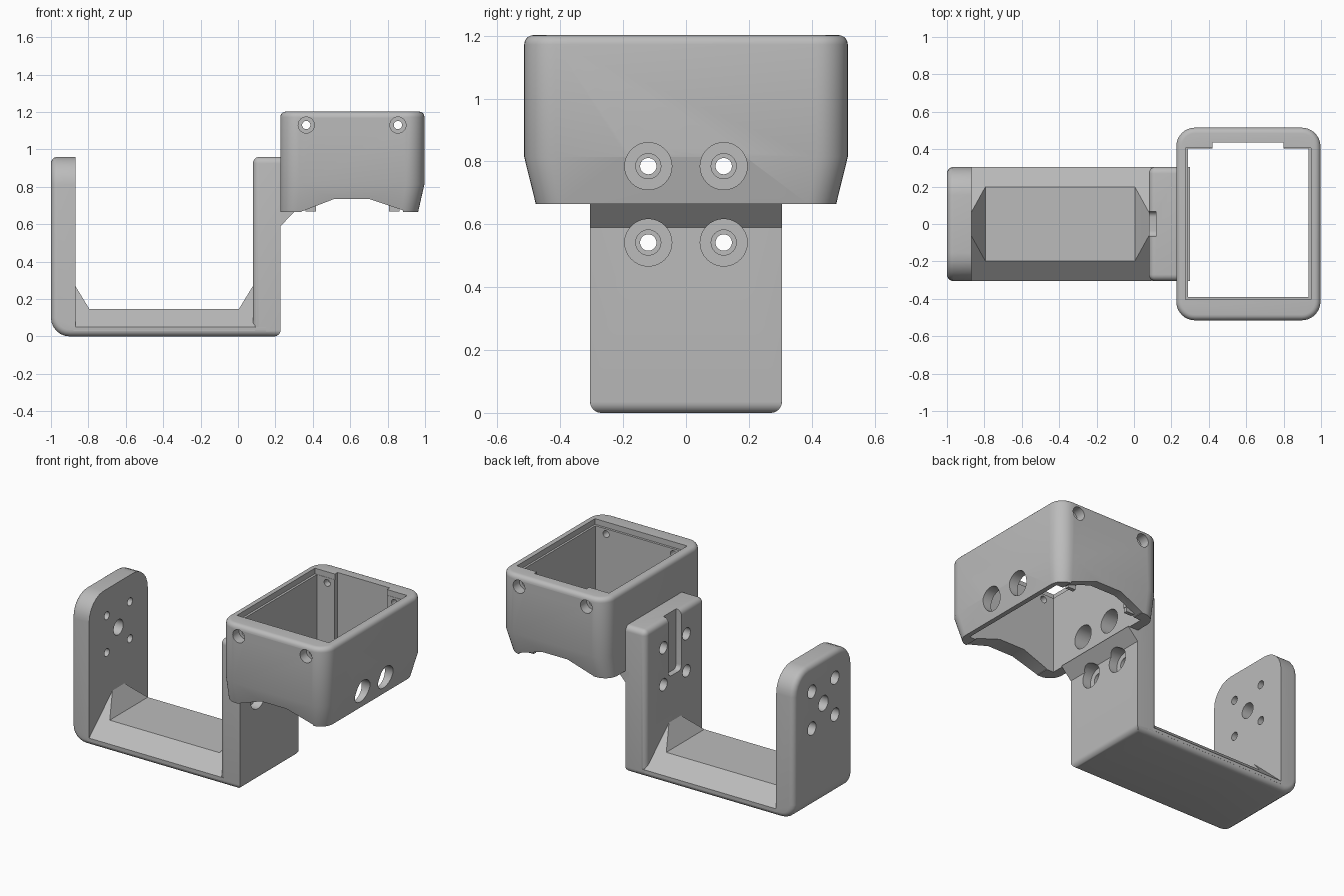
import bpy, bmesh, math
from mathutils import Matrix, Vector

cube = bpy.data.objects.get("Cube")
if cube:
    bpy.data.objects.remove(cube, do_unlink=True)

grey = bpy.data.materials.new("plain_grey")
grey.use_nodes = True
grey.diffuse_color = (0.5, 0.5, 0.5, 1)
grey.node_tree.nodes["Principled BSDF"].inputs["Base Color"].default_value = (0.5, 0.5, 0.5, 1)


def finish(bm, name):
    bmesh.ops.recalc_face_normals(bm, faces=bm.faces[:])
    mesh = bpy.data.meshes.new(name)
    bm.to_mesh(mesh)
    bm.free()
    mesh.materials.append(grey)
    obj = bpy.data.objects.new(name, mesh)
    bpy.context.collection.objects.link(obj)
    return obj


def block(name, lo, hi, bevels=()):
    """Box between two corners; each bevel is (width, rule on edge middle and direction)."""
    bm = bmesh.new()
    lo, hi = Vector(lo), Vector(hi)
    bmesh.ops.create_cube(bm, size=1, matrix=Matrix.Translation((lo + hi) / 2)
                          @ Matrix.Diagonal((*(hi - lo), 1)))
    for width, rule in bevels:
        edges = []
        for e in bm.edges:
            a, b = (v.co for v in e.verts)
            if e.calc_face_angle(0) > 0.9 and rule((a + b) / 2, (b - a).normalized()):
                edges.append(e)
        bmesh.ops.bevel(bm, geom=edges, offset=width, offset_type='OFFSET',
                        segments=6, profile=0.5, affect='EDGES', clamp_overlap=True)
    return finish(bm, name)


def prism(name, points, axis, lo, hi):
    """Extrude a profile along y (points are x, z) or along x (points are y, z)."""
    bm = bmesh.new()
    place = (lambda p, t: (p[0], t, p[1])) if axis == 'y' else (lambda p, t: (t, *p))
    a, b = ([bm.verts.new(place(p, t)) for p in points] for t in (lo, hi))
    bm.faces.new(a)
    bm.faces.new(b[::-1])
    for i in range(len(a)):
        j = (i + 1) % len(a)
        bm.faces.new((a[i], b[i], b[j], a[j]))
    return finish(bm, name)


def rod(axis, centre, r, lo, hi):
    """Round hole cutter along x or y."""
    pts = [(centre[0] + r * math.cos(k * math.tau / 32),
            centre[1] + r * math.sin(k * math.tau / 32)) for k in range(32)]
    return prism("cutter", pts, axis, lo, hi)


def combine(obj, tools, op='DIFFERENCE'):
    bpy.context.view_layer.objects.active = obj
    for tool in tools:
        mod = obj.modifiers.new("cut", 'BOOLEAN')
        mod.operation, mod.object, mod.solver = op, tool, 'EXACT'
        bpy.ops.object.modifier_apply(modifier=mod.name)
        bpy.data.objects.remove(tool, do_unlink=True)
    return obj


W, TOP, FLOOR = 0.305, 0.96, 0.05
HOLES = [(y, z) for y in (-0.12, 0.12) for z in (0.542, 0.785)]


def big_holes(lo, hi):
    return [rod('x', c, 0.075, lo, hi) for c in HOLES]


# Left arm: tall plate with round top corners and a rounded heel
left_arm = block("left_arm", (-1, -W, 0), (-0.6, W, TOP), [
    (0.1, lambda m, d: m.x < -0.99 and m.z < 0.01),
    (0.15, lambda m, d: abs(d.x) > 0.9 and m.z > 0.9),
    (0.035, lambda m, d: m.x < -0.61 and not (abs(d.x) > 0.9 and m.z > 0.5))])
combine(left_arm, [block("cutter", (-0.87, -1, FLOOR), (-0.5, 1, 2))])
combine(left_arm, [rod('x', c, 0.026, -1.1, -0.8) for c in HOLES]
        + [rod('x', c, 0.043, -1.1, -0.94) for c in HOLES]
        + [rod('x', (0, 0.663), 0.05, -1.1, -0.8)])

# Floor between the arms
floor = block("floor", (-0.6, -W, 0), (0.15, W, FLOOR),
              [(0.035, lambda m, d: abs(d.x) > 0.9 and m.z < 0.01)])

# Raised spine with ramps at both ends and sloping sides
spine = prism("floor_spine", [(-0.88, 0.03), (-0.88, 0.288), (-0.87, 0.27), (-0.795, 0.147),
                              (0.005, 0.147), (0.08, 0.27), (0.09, 0.288), (0.09, 0.03)],
              'y', -W, W)
combine(spine, [prism("cutter", [(-W, 0.02), (-W, FLOOR), (-0.04, 0.29),
                                 (0.04, 0.29), (W, FLOOR), (W, 0.02)], 'x', -1.2, 0.5)],
        'INTERSECT')

# Right arm: cable slot on the inside, counterbored holes from the outside
right_arm = block("right_arm", (0.08, -W, 0), (0.228, W, TOP), [
    (0.035, lambda m, d: not (m.x > 0.22 and m.z > 0.1) and not (m.x < 0.09 and m.z < 0.1))])
combine(right_arm, [block("cutter", (0, -0.067, 0.57), (0.118, 0.067, 1.2),
                          [(0.03, lambda m, d: abs(d.x) > 0.9 and m.z < 0.6)])]
        + [rod('x', c, 0.04, 0, 0.4) for c in HOLES] + big_holes(0.17, 0.5))

# Wedge that carries the housing
wedge = prism("support_wedge", [(0.2, 0.59), (0.228, 0.59), (0.3, 0.665), (0.2, 0.665)],
              'y', -W, W)
combine(wedge, big_holes(0.17, 0.5))


# Housing: rounded rectangle rings lofted upward, tapered toward the bottom
def ring(bm, x0, x1, hy, r, z):
    verts = []
    for q, (sx, sy) in enumerate(((1, 1), (-1, 1), (-1, -1), (1, -1))):
        cx, cy = (x1 - r if sx > 0 else x0 + r), sy * (hy - r)
        for k in range(9):
            a = math.radians(90 * q + 90 * k / 8)
            verts.append(bm.verts.new((cx + r * math.cos(a), cy + r * math.sin(a), z)))
    return verts


bm = bmesh.new()
rings = [ring(bm, 0.226, 0.963, 0.478, 0.09, 0.665), ring(bm, 0.226, 0.997, 0.515, 0.1, 0.815)]
for k in range(6):
    a = math.radians(18 * k)
    inset = 0.03 * (1 - math.cos(a))
    rings.append(ring(bm, 0.226 + inset, 0.997 - inset, 0.515 - inset, 0.1 - inset,
                      1.172 + 0.03 * math.sin(a)))
for a, b in zip(rings, rings[1:]):
    for i in range(len(a)):
        j = (i + 1) % len(a)
        bm.faces.new((a[i], a[j], b[j], b[i]))
bm.faces.new(rings[0][::-1])
bm.faces.new(rings[-1])
housing = finish(bm, "housing")

# Open cavity, rim step, back recess, bottom arches
combine(housing, [
    block("cutter", (0.29, -0.39, 0.5), (0.932, 0.405, 1.5)),
    block("cutter", (0.275, -0.405, 1.165), (0.946, 0.407, 1.5)),
    block("cutter", (0.42, 0.3, 0.5), (0.8, 0.435, 1.5)),
    prism("cutter", [(0.31, 0.6), (0.34, 0.668), (0.515, 0.735), (0.7, 0.735),
                     (0.88, 0.675), (0.91, 0.6)], 'y', -1, 1)])

# Screw holes front and back, access holes through the sides
screws = [(x, 1.13) for x in (0.365, 0.855)]
combine(housing, [rod('y', c, 0.022, -1, 1) for c in screws]
        + [rod('y', c, 0.043, *span) for c in screws for span in ((-1, -0.45), (0.45, 1))]
        + [rod('x', c, 0.075, 0.1, 1.2) for c in HOLES if c[1] > 0.7])

# Small feet left standing beside the back recess
feet = [block(side + "_back_foot", (x, 0.405, 0.667), (x + 0.055, 0.43, 0.74))
        for side, x in (("inner", 0.362), ("outer", 0.808))]

for obj in [left_arm, floor, spine, right_arm, wedge, housing] + feet:
    bpy.ops.object.select_all(action='DESELECT')
    obj.select_set(True)
    bpy.context.view_layer.objects.active = obj
    bpy.ops.object.shade_smooth_by_angle(angle=math.radians(28))
